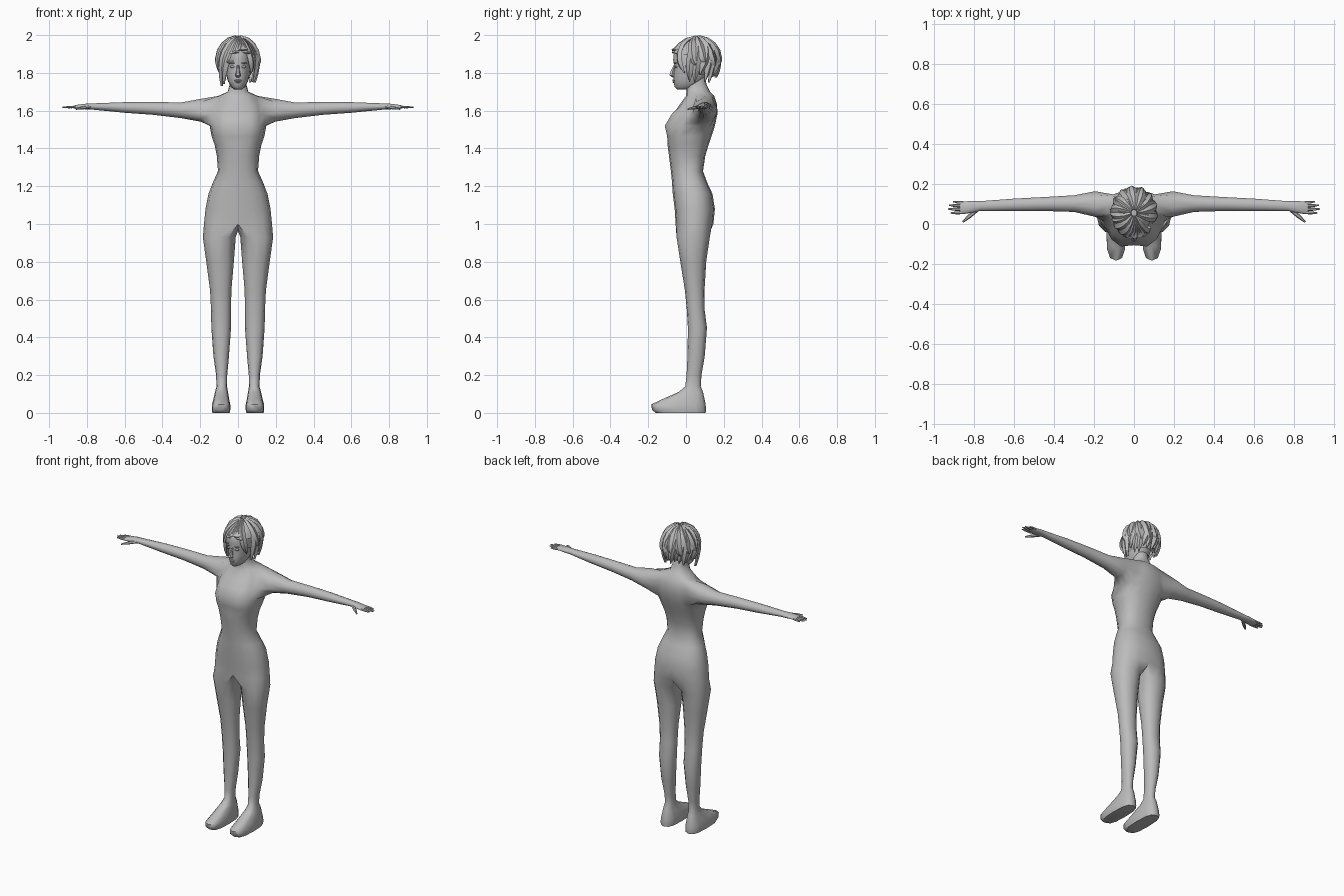
import bpy, bmesh, math, random
from mathutils import Vector, Matrix

if "Cube" in bpy.data.objects:
    bpy.data.objects.remove(bpy.data.objects["Cube"])

random.seed(4)
grey = bpy.data.materials.new("plain_grey")
grey.diffuse_color = (0.5, 0.5, 0.5, 1)
grey.use_nodes = True
grey.node_tree.nodes["Principled BSDF"].inputs["Base Color"].default_value = grey.diffuse_color


def finish(name, bm, angle=50, mirror=False):
    if mirror:
        bmesh.ops.mirror(bm, geom=bm.verts[:] + bm.edges[:] + bm.faces[:],
                         matrix=Matrix(), merge_dist=1e-4, axis='X')
        bmesh.ops.remove_doubles(bm, verts=bm.verts[:], dist=1e-5)
    bmesh.ops.recalc_face_normals(bm, faces=bm.faces[:])
    me = bpy.data.meshes.new(name)
    bm.to_mesh(me)
    bm.free()
    me.materials.append(grey)
    ob = bpy.data.objects.new(name, me)
    bpy.context.collection.objects.link(ob)
    bpy.ops.object.select_all(action='DESELECT')
    ob.select_set(True)
    bpy.context.view_layer.objects.active = ob
    bpy.ops.object.shade_smooth_by_angle(angle=math.radians(angle))
    return ob


def bridge(bm, a, b, closed=True):
    n = len(a)
    for i in range(n if closed else n - 1):
        j = (i + 1) % n
        bm.faces.new((a[i], a[j], b[j], b[i]))


def spow(v, p):
    return math.copysign(abs(v) ** p, v)


def half_ring(bm, z, w, yf, ym, yb, p=0.85):
    """Nine points from front centre round the +x side to back centre."""
    out = []
    for k in range(9):
        t = math.pi * k / 8
        c = spow(math.cos(t), p)
        x = 0 if k in (0, 8) else w * math.sin(t) ** p
        out.append(bm.verts.new((x, ym + c * ((yf - ym) if c > 0 else (ym - yb)), z)))
    return out


def tube(name, path, sides, angle=50, n=6):
    """Loft through centres; each entry of sides is (half-axis u, half-axis v)."""
    bm = bmesh.new()
    rings = []
    for c, (u, v) in zip(path, sides):
        rings.append([bm.verts.new(c + u * math.cos(2 * math.pi * i / n)
                                   + v * math.sin(2 * math.pi * i / n)) for i in range(n)])
    for a, b in zip(rings, rings[1:]):
        bridge(bm, a, b)
    bm.faces.new(rings[0])
    bm.faces.new(rings[-1])
    return finish(name, bm, angle)


# Body: torso rows (z, half width, front y, side y, back y)
torso = [(1.00, .180, -.055, .045, .145), (1.08, .172, -.060, .040, .153),
         (1.16, .156, -.070, .040, .140), (1.22, .133, -.074, .030, .112),
         (1.28, .106, -.080, .020, .090), (1.36, .112, -.090, .015, .102),
         (1.42, .124, -.098, .015, .120), (1.465, .140, -.108, .020, .135),
         (1.52, .150, -.124, .055, .153), (1.58, .150, -.088, .085, .166),
         (1.63, .140, -.035, .100, .165), (1.678, .105, .000, .100, .150),
         (1.70, .055, .002, .060, .128), (1.74, .044, .004, .055, .108),
         (1.80, .042, .006, .055, .100)]
bm = bmesh.new()
rows = [half_ring(bm, *r) for r in torso]
for r in (7, 8, 9):                       # hollow between the breasts
    rows[r][0].co.y += .018
SHOULDER_ROWS, SHOULDER_COLS = range(8, 11), range(3, 6)
for r in range(len(rows) - 1):
    for k in range(8):
        if not (r in SHOULDER_ROWS and k in SHOULDER_COLS):
            bm.faces.new((rows[r][k], rows[r][k + 1], rows[r + 1][k + 1], rows[r + 1][k]))
bm.faces.new(rows[-1])

# Arm grown from the shoulder opening: (x, y, z, y radius, z radius)
loop = ([rows[8][k] for k in (3, 4, 5)] + [rows[r][6] for r in (8, 9, 10)]
        + [rows[11][k] for k in (6, 5, 4)] + [rows[r][3] for r in (11, 10, 9)])
arm = [(.195, .100, 1.602, .066, .063), (.30, .102, 1.602, .043, .043),
       (.45, .100, 1.612, .036, .035), (.60, .096, 1.617, .032, .029),
       (.77, .090, 1.622, .025, .017), (.81, .086, 1.622, .030, .015),
       (.855, .081, 1.620, .033, .011), (.872, .080, 1.619, .029, .007)]
for x, cy, cz, ry, rz in arm:
    ring = []
    for i in range(12):
        a = math.radians(-135 + 30 * i)
        ring.append(bm.verts.new((x, cy + ry * math.cos(a), cz + rz * math.sin(a))))
    bridge(bm, loop, ring)
    loop = ring
bm.faces.new(loop)

# Leg and shoe grown from the pelvis: (z, inner x, outer x, front y, back y, roundness)
crotch = [bm.verts.new((0, y, z)) for y, z in ((.095, .975), (.045, .965), (-.01, .975))]
loop = rows[0] + crotch
leg = [(.93, .012, .186, -.050, .126, .9), (.80, .022, .168, -.030, .107, .9),
       (.65, .035, .148, -.006, .098, .9), (.55, .037, .143, .004, .098, .9),
       (.45, .037, .141, .010, .111, .9), (.30, .048, .130, .008, .099, .9),
       (.20, .057, .116, .003, .082, .9), (.14, .058, .114, -.004, .078, .9),
       (.11, .053, .122, -.040, .090, .8), (.075, .047, .130, -.120, .098, .75),
       (.045, .041, .138, -.184, .104, .7), (.015, .041, .139, -.180, .106, .7),
       (.000, .044, .136, -.160, .104, .7)]
for z, xi, xo, yf, yb, p in leg:
    ring = []
    for i in range(12):
        a = math.radians(-120 + 30 * i)
        ring.append(bm.verts.new(((xi + xo) / 2 + (xo - xi) / 2 * spow(math.cos(a), p),
                                  (yf + yb) / 2 + (yb - yf) / 2 * spow(math.sin(a), p), z)))
    bridge(bm, loop, ring)
    loop = ring
bm.faces.new(loop)
finish("body", bm, 55, mirror=True)

# Fingers and thumbs: (root, tip, radius)
digits = [((.850, .106, 1.620), (.905, .112, 1.616), .0075),
          ((.855, .090, 1.620), (.925, .094, 1.617), .0085),
          ((.855, .073, 1.620), (.931, .075, 1.618), .0085),
          ((.850, .057, 1.620), (.918, .055, 1.618), .0080),
          ((.785, .072, 1.620), (.857, .010, 1.608), .0110)]
for s, side in ((1, "left"), (-1, "right")):
    for i, (a, b, r) in enumerate(digits):
        a, b = Vector((a[0] * s, a[1], a[2])), Vector((b[0] * s, b[1], b[2]))
        u = (b - a).cross(Vector((0, 0, 1))).normalized()
        v = Vector((0, 0, .85))
        tube(f"{side}_digit_{i + 1}", [a, a.lerp(b, .6), b],
             [(u * r * k, v * r * k) for k in (1, .9, .4)])

# Head
head = [(1.712, .018, -.045, -.01, .020), (1.725, .036, -.060, .01, .050),
        (1.755, .053, -.066, .03, .085), (1.79, .063, -.066, .04, .115),
        (1.83, .068, -.062, .04, .135), (1.87, .070, -.068, .04, .145),
        (1.92, .066, -.062, .04, .140), (1.955, .045, -.035, .05, .110)]
bm = bmesh.new()
rows = [half_ring(bm, *r, p=.95) for r in head]
for a, b in zip(rows, rows[1:]):
    bridge(bm, a, b, closed=False)
bm.faces.new(rows[0])
bm.faces.new(rows[-1])
finish("head", bm, 55, mirror=True)

# Nose, lips, eyes and brows
X, Y = Vector((1, 0, 0)), Vector((0, 1, 0))
tube("nose", [Vector(c) for c in ((0, -.058, 1.845), (0, -.070, 1.81), (0, -.074, 1.787), (0, -.064, 1.776))],
     [(X * a, Y * b) for a, b in ((.006, .006), (.009, .012), (.015, .017), (.008, .006))])


def bead(name, loc, size):
    bm = bmesh.new()
    bmesh.ops.create_uvsphere(bm, u_segments=10, v_segments=6, radius=1,
                              matrix=Matrix.Translation(loc) @ Matrix.Diagonal((*size, 1)))
    finish(name, bm)


bead("upper_lip", (0, -.066, 1.760), (.021, .007, .005))
bead("lower_lip", (0, -.065, 1.752), (.017, .007, .005))
for s, side in ((1, "left"), (-1, "right")):
    bead(side + "_eye", (.030 * s, -.053, 1.832), (.014, .007, .006))
    bead(side + "_brow", (.031 * s, -.057, 1.852), (.018, .007, .004))

# Hair cap, open over the face
C = Vector((0, .056, 1.868))
bm = bmesh.new()
bmesh.ops.create_uvsphere(bm, u_segments=20, v_segments=12, radius=1,
                          matrix=Matrix.Translation(C) @ Matrix.Diagonal((.093, .110, .112, 1)))
gone = [f for f in bm.faces if (f.calc_center_median().y < .01 and f.calc_center_median().z < 1.90)
        or f.calc_center_median().z < 1.80]
bmesh.ops.delete(bm, geom=gone, context='FACES')
finish("hair_cap", bm)


def lock(name, az, tip, width, swirl=0.0, r=1.0):
    """Tapered strand from the crown over the skull, hanging to height tip."""
    path, sides = [], []
    for i in range(8):
        t = i / 7
        phi = math.radians(8 + 82 * min(1, t / .6))
        a = math.radians(az + swirl * (1 - t))
        p = C + Vector((.104 * r * math.sin(phi) * math.cos(a),
                        .117 * r * math.sin(phi) * math.sin(a), .117 * r * math.cos(phi)))
        if tip > C.z:                     # short fringe stops above the brow
            p.z = max(p.z, tip + (1 - t) * .02)
        elif t > .6:
            d = (t - .6) / .4
            p.z = C.z + (tip - C.z) * d
            p.x *= 1 - .16 * d * d
            p.y = C.y + (p.y - C.y) * (1 - .16 * d * d)
        out = Vector((math.cos(a) * math.sin(phi), math.sin(a) * math.sin(phi), math.cos(phi)))
        side = Vector((-math.sin(a), math.cos(a), 0))
        k = (.35, .65, .9, 1, 1, .95, .65, .08)[i]
        path.append(p)
        sides.append((side * width * k, out * .013 * (.5 + .5 * k)))
    tube(name, path, sides, angle=40, n=4)


# Side and back strands, then the swept fringe
for i, az in enumerate(range(-22, 203, 16)):
    tip = 1.765 + random.uniform(-.025, .03)
    lock(f"hair_lock_{i + 1}", az, tip, .024, random.uniform(15, 40), random.uniform(.97, 1.04))
for i, az in enumerate(range(2, 190, 26)):
    lock(f"upper_lock_{i + 1}", az, 1.83 + random.uniform(-.02, .02), .022, -25, 1.055)
fringe = [(-40, 1.80, .020, -25), (-58, 1.90, .024, -15), (-76, 1.915, .024, 5),
          (-94, 1.915, .024, 20), (-112, 1.90, .026, 35), (-130, 1.84, .026, 45),
          (-146, 1.74, .026, 50), (-162, 1.73, .026, 40)]
for i, (az, tip, w, sw) in enumerate(fringe):
    lock(f"fringe_lock_{i + 1}", az, tip, w, sw, 1.02)
